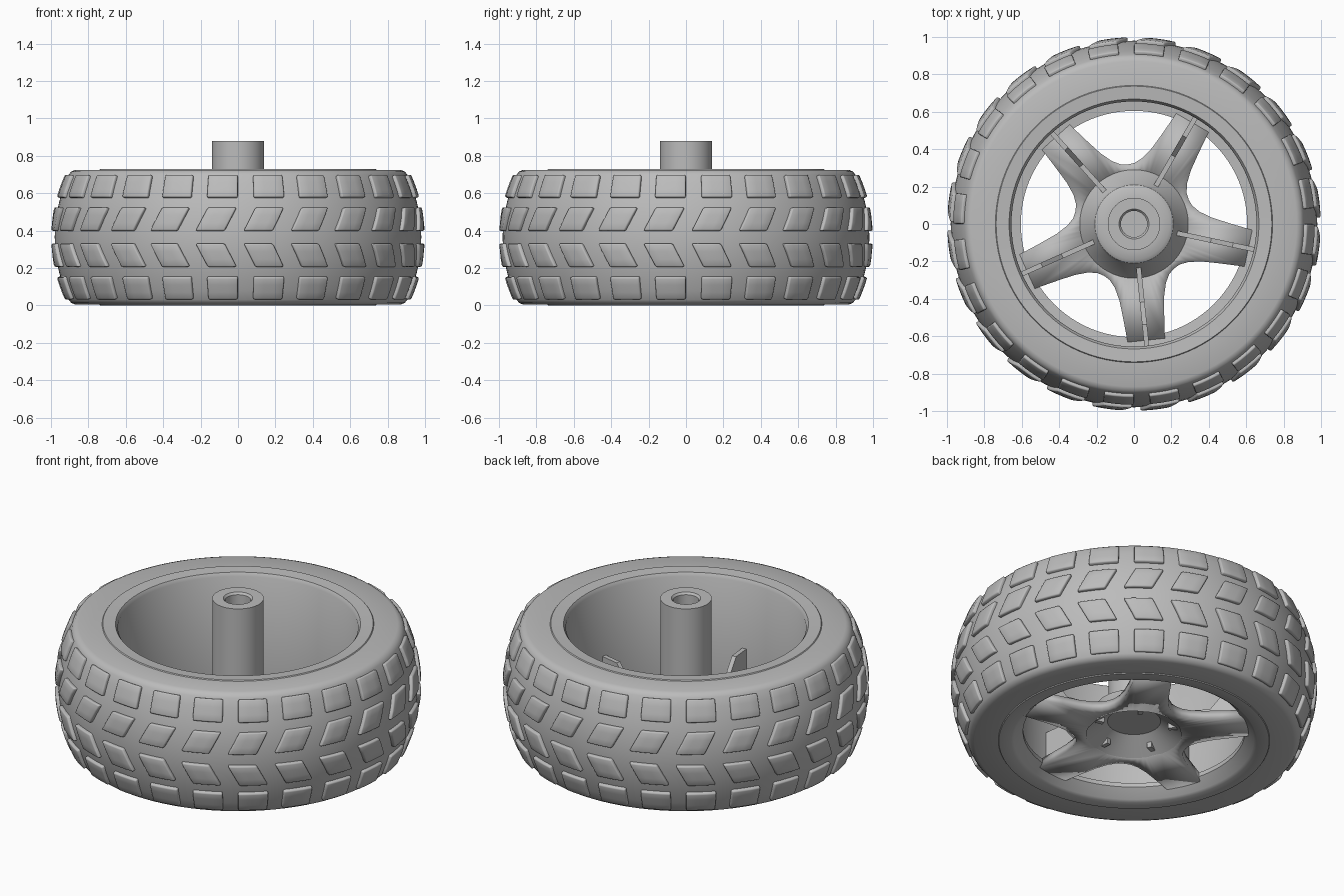
import bpy, bmesh
from math import sin, cos, radians, pi, atan2, hypot

cube = bpy.data.objects.get("Cube")
if cube:
    bpy.data.objects.remove(cube, do_unlink=True)

grey = bpy.data.materials.new("plain grey")
grey.use_nodes = True
GREY = (0.5, 0.5, 0.5, 1)
grey.diffuse_color = GREY
grey.node_tree.nodes["Principled BSDF"].inputs["Base Color"].default_value = GREY

MID, HALF = 0.365, 0.335     # tread centre height and half width
ARMS, FIRST_ARM = 5, -12     # spoke count and first direction
BLOCKS, FIRST_BLOCK = 24, 10


def finish(bm, name, angle=35):
    mesh = bpy.data.meshes.new(name)
    bm.to_mesh(mesh)
    bm.free()
    ob = bpy.data.objects.new(name, mesh)
    bpy.context.collection.objects.link(ob)
    mesh.materials.append(grey)
    bpy.ops.object.select_all(action='DESELECT')
    ob.select_set(True)
    bpy.context.view_layer.objects.active = ob
    bpy.ops.object.shade_smooth_by_angle(angle=radians(angle))
    return ob


def lathe(name, profile, closed=True, steps=96):
    bm = bmesh.new()
    verts = [bm.verts.new((r, 0, z)) for r, z in profile]
    pairs = list(zip(verts, verts[1:]))
    if closed:
        pairs.append((verts[-1], verts[0]))
    edges = [bm.edges.new(p) for p in pairs]
    bmesh.ops.spin(bm, geom=verts + edges, cent=(0, 0, 0), axis=(0, 0, 1),
                   angle=2 * pi, steps=steps)
    bmesh.ops.remove_doubles(bm, verts=bm.verts, dist=1e-4)
    bmesh.ops.recalc_face_normals(bm, faces=bm.faces)
    return finish(bm, name)


def tread_radius(z):
    return 0.98 - 0.67 * (z - MID) ** 2


# Tyre carcass: bulged tread with rounded shoulders
heights = [MID - HALF + 2 * HALF * i / 14 for i in range(15)]
outer = [(tread_radius(z), z) for z in heights]
lower = [(0.70, 0.005), (0.87, 0.005), (0.892, 0.014)]
upper = [(r, 2 * MID - z) for r, z in reversed(lower)]
lathe("tyre", lower + outer + upper)

# Rim barrel with a flange at each end and a ledge for the spokes
lathe("rim", [(0.745, 0.012), (0.737, 0), (0.67, 0), (0.655, 0.01), (0.605, 0.06),
              (0.605, 0.085), (0.655, 0.09), (0.655, 0.705), (0.668, 0.725),
              (0.737, 0.73), (0.745, 0.72)])

# Hub: domed boss, tall post with a blind bore, and a conical recess below
lathe("hub", [(0, 0.125), (0.145, 0.125), (0.265, 0.04), (0.29, 0.09), (0.22, 0.18),
              (0.21, 0.205), (0.19, 0.218), (0.14, 0.22), (0.14, 0.88), (0.08, 0.88),
              (0.07, 0.868), (0.07, 0.45), (0, 0.45)], closed=False, steps=64)


# Spoke star: flat plate of five flared arms around the recess
def spoke_star():
    side = [(0.625, 0.1), (0.5, 0.11), (0.4, 0.12), (0.33, 0.137),
            (0.285, 0.16), (0.259, 0.188)]
    arm = [(x, -y) for x, y in reversed(side[:-1])] + side
    bm = bmesh.new()
    rim_v, hub_v = [], []
    for k in range(ARMS):
        turn = radians(FIRST_ARM + 360 / ARMS * k)
        for x, y in arm:
            a, r = atan2(y, x) + turn, hypot(x, y)
            rim_v.append(bm.verts.new((r * cos(a), r * sin(a), 0.09)))
            hub_v.append(bm.verts.new((0.26 * cos(a), 0.26 * sin(a), 0.09)))
    for i in range(len(rim_v)):
        j = (i + 1) % len(rim_v)
        bm.faces.new((hub_v[i], rim_v[i], rim_v[j], hub_v[j]))
    ob = finish(bm, "spoke_star")
    plate = ob.modifiers.new("thickness", 'SOLIDIFY')
    plate.thickness, plate.offset = 0.05, -1


spoke_star()


# Stiffening ribs: thin fins that step up towards the rim
def rib(index):
    turn = radians(FIRST_ARM + 360 / ARMS * index)
    outline = [(0.19, 0.06), (0.658, 0.06), (0.658, 0.31), (0.54, 0.31),
               (0.42, 0.16), (0.19, 0.16)]
    bm = bmesh.new()
    face = bm.faces.new([bm.verts.new((r, -0.013, z)) for r, z in outline])
    grown = bmesh.ops.extrude_face_region(bm, geom=[face])["geom"]
    for v in grown:
        if isinstance(v, bmesh.types.BMVert):
            v.co.y += 0.026
    bmesh.ops.recalc_face_normals(bm, faces=bm.faces)
    ob = finish(bm, f"rib_{index + 1}", 20)
    ob.rotation_euler.z = turn


for k in range(ARMS):
    rib(k)


# Tread blocks: curved pads laid on the carcass, leaning in the two middle rows
def tread_row(name, low, high, width, lean_low, lean_high):
    bm = bmesh.new()
    for k in range(BLOCKS):
        centre = FIRST_BLOCK + 360 / BLOCKS * k
        pad = bmesh.ops.create_grid(bm, x_segments=3, y_segments=3, size=0.5)["verts"]
        for v in pad:
            t = v.co.y + 0.5
            z = low + (high - low) * t
            a = radians(centre + width * v.co.x + lean_low + (lean_high - lean_low) * t)
            r = tread_radius(z) + 0.02
            v.co = (r * cos(a), r * sin(a), z)
    ob = finish(bm, name, 40)
    solid = ob.modifiers.new("thickness", 'SOLIDIFY')
    solid.thickness, solid.offset = 0.035, -1
    soft = ob.modifiers.new("soft edges", 'BEVEL')
    soft.width, soft.segments, soft.limit_method = 0.008, 2, 'ANGLE'
    soft.angle_limit = radians(40)


tread_row("tread_top", 0.58, 0.7, 9.8, 0, 0)
tread_row("tread_upper", 0.4, 0.525, 9, -3.7, 0)
tread_row("tread_lower", 0.205, 0.33, 9, 0, -3.7)
tread_row("tread_bottom", 0.03, 0.15, 9.8, 0, 0)
